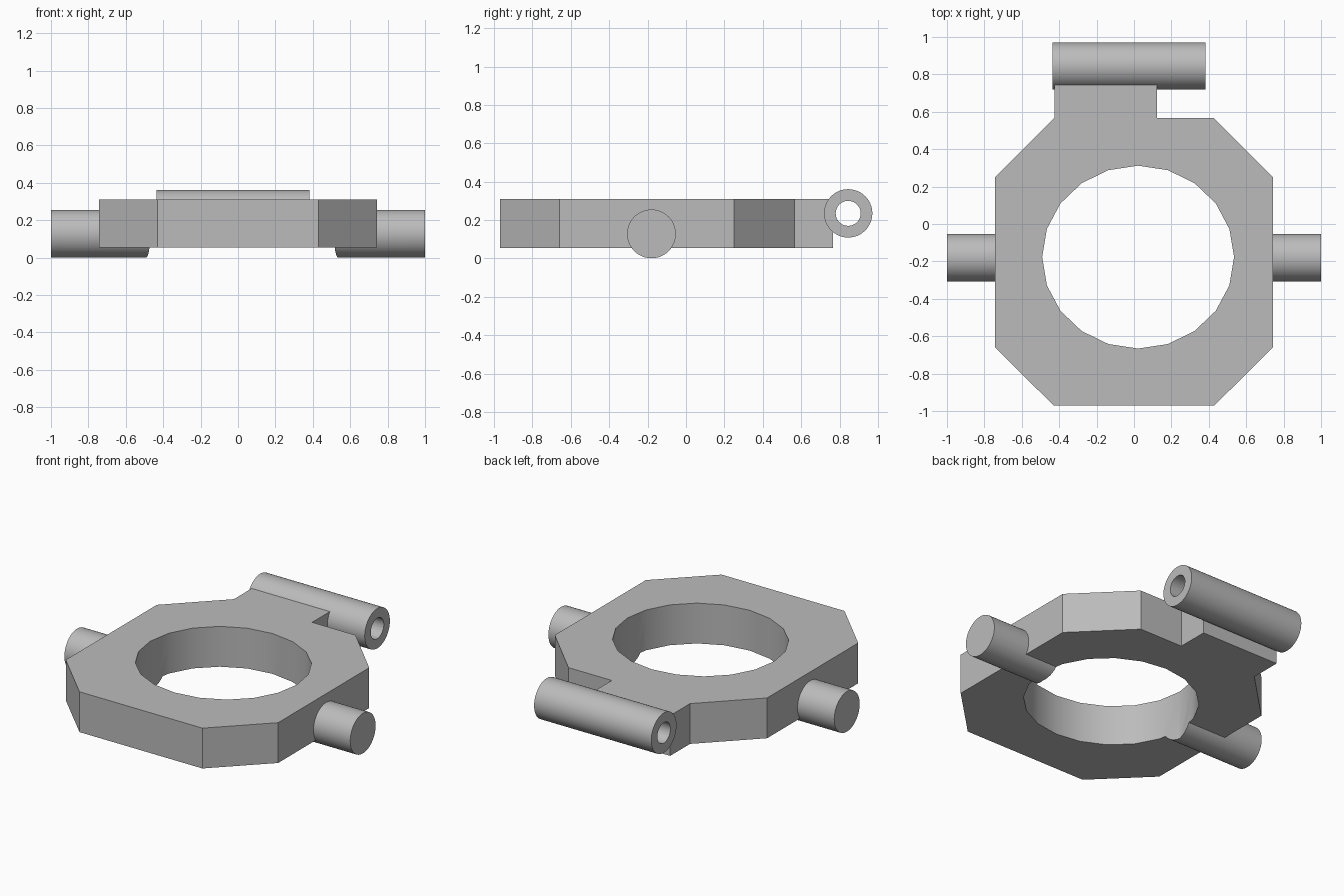
import bpy, bmesh, math
from mathutils import Matrix

cube = bpy.data.objects.get("Cube")
if cube:
    bpy.data.objects.remove(cube, do_unlink=True)

grey = bpy.data.materials.new("plain_grey")
grey.use_nodes = True
GREY = (0.5, 0.5, 0.5, 1)
grey.diffuse_color = GREY
grey.node_tree.nodes["Principled BSDF"].inputs["Base Color"].default_value = GREY


def add_part(name, bm):
    bmesh.ops.recalc_face_normals(bm, faces=bm.faces)
    mesh = bpy.data.meshes.new(name)
    bm.to_mesh(mesh)
    bm.free()
    mesh.materials.append(grey)
    obj = bpy.data.objects.new(name, mesh)
    bpy.context.collection.objects.link(obj)
    return obj


def cylinder(name, radius, length, centre, axis="X", sides=48, squash=1.0):
    bm = bmesh.new()
    turn = Matrix.Rotation(math.pi / 2, 4, "Y") if axis == "X" else Matrix.Identity(4)
    place = Matrix.Translation(centre) @ turn @ Matrix.Diagonal((1, squash, 1, 1))
    bmesh.ops.create_cone(bm, cap_ends=True, segments=sides, radius1=radius,
                          radius2=radius, depth=length, matrix=place)
    return add_part(name, bm)


def combine(target, tool, operation):
    """Apply a boolean and remove the helper object."""
    mod = target.modifiers.new(operation.lower(), "BOOLEAN")
    mod.operation, mod.solver, mod.object = operation, "EXACT", tool
    bpy.ops.object.select_all(action="DESELECT")
    target.select_set(True)
    bpy.context.view_layer.objects.active = target
    bpy.ops.object.modifier_apply(modifier=mod.name)
    bpy.data.objects.remove(tool, do_unlink=True)


# Octagonal plate with an off-centre tab at the back
outline = [(-0.43, -0.97), (0.43, -0.97), (0.743, -0.66), (0.743, 0.25),
           (0.425, 0.567), (0.122, 0.567), (0.122, 0.765), (-0.425, 0.765),
           (-0.425, 0.567), (-0.743, 0.25), (-0.743, -0.66)]
BOTTOM, TOP = 0.055, 0.31
bm = bmesh.new()
face = bm.faces.new([bm.verts.new((x, y, BOTTOM)) for x, y in outline])
top = bmesh.ops.extrude_face_region(bm, geom=[face])["geom"]
bmesh.ops.translate(bm, vec=(0, 0, TOP - BOTTOM),
                    verts=[v for v in top if isinstance(v, bmesh.types.BMVert)])
plate = add_part("plate_with_pivot_pins", bm)

# Side pivot pins, merged with the plate and trimmed by the bore
for side in (-1, 1):
    combine(plate, cylinder("pivot_pin", 0.127, 0.65, (side * 0.675, -0.18, 0.128)), "UNION")

# Large faceted bore
bore = cylinder("bore_cutter", 0.513, 1.0, (0.022, -0.177, 0.2), "Z", 20, 0.953)
bore.data.transform(Matrix.Identity(4))
combine(plate, bore, "DIFFERENCE")

# Hollow hinge barrel along the back
barrel = cylinder("hinge_barrel", 0.126, 0.82, (-0.027, 0.845, 0.235))
combine(barrel, cylinder("barrel_cutter", 0.065, 1.2, (-0.027, 0.845, 0.235)), "DIFFERENCE")

# Smooth the round surfaces, keep the corners crisp
bpy.ops.object.select_all(action="DESELECT")
for obj in (plate, barrel):
    obj.select_set(True)
bpy.context.view_layer.objects.active = plate
bpy.ops.object.shade_smooth_by_angle(angle=math.radians(30))
